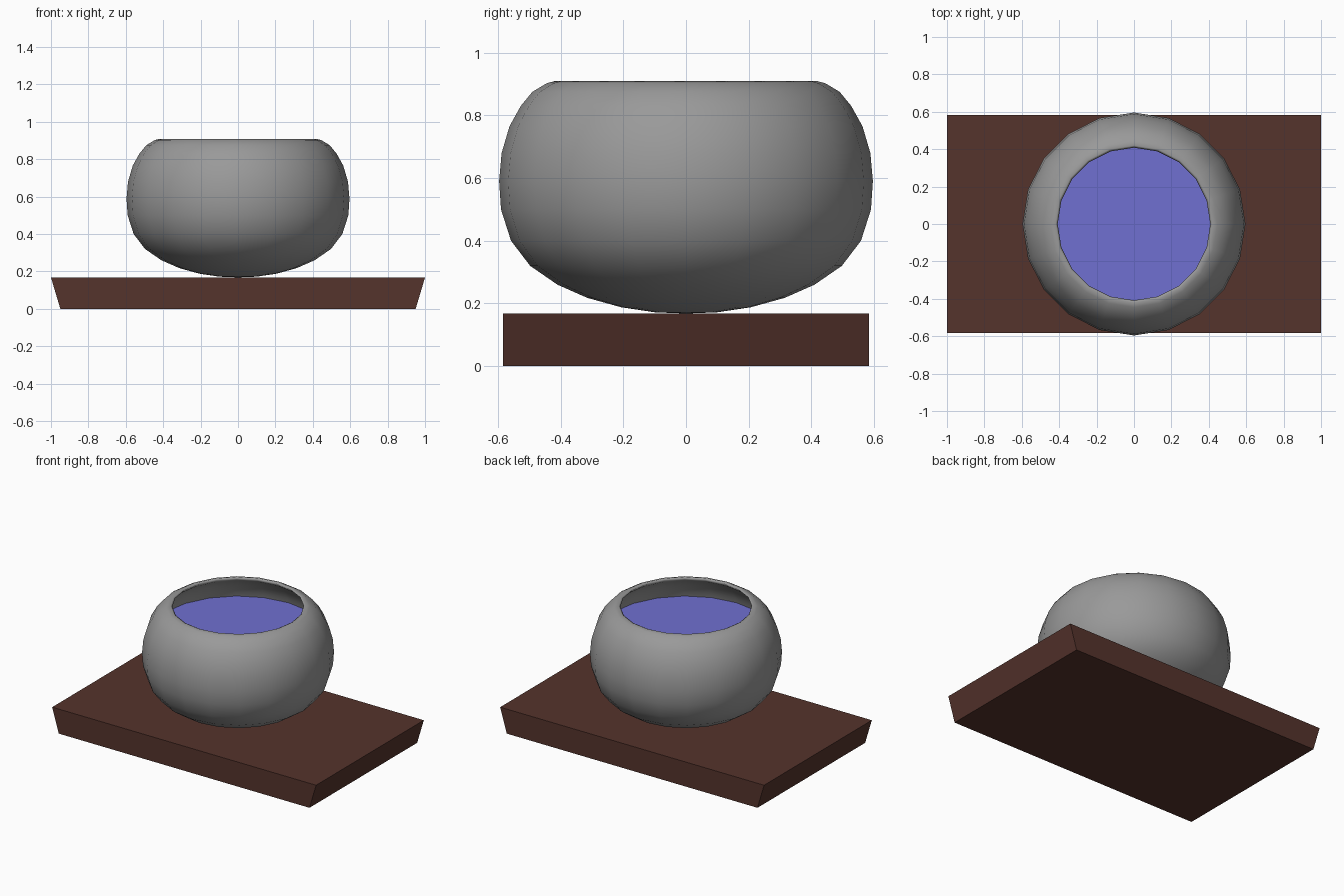
import bpy, bmesh, math

if "Cube" in bpy.data.objects:
    bpy.data.objects.remove(bpy.data.objects["Cube"])

SIDES = 20


def material(name, rgb):
    m = bpy.data.materials.new(name)
    m.diffuse_color = (*rgb, 1.0)
    m.use_nodes = True
    m.node_tree.nodes["Principled BSDF"].inputs["Base Color"].default_value = m.diffuse_color
    return m


def finish(bm, name, mat):
    bmesh.ops.recalc_face_normals(bm, faces=bm.faces)
    me = bpy.data.meshes.new(name)
    bm.to_mesh(me)
    bm.free()
    me.materials.append(mat)
    ob = bpy.data.objects.new(name, me)
    bpy.context.collection.objects.link(ob)
    return ob


def lathe(name, profile, mat):
    """Revolve (radius, z) points; radius 0 becomes a pole."""
    bm = bmesh.new()
    rings = []
    for r, z in profile:
        n = SIDES if r > 0 else 1
        rings.append([bm.verts.new((r * math.cos(2 * math.pi * i / SIDES),
                                    r * math.sin(2 * math.pi * i / SIDES), z))
                      for i in range(n)])
    for a, b in zip(rings, rings[1:]):
        for i in range(SIDES):
            j = (i + 1) % SIDES
            quad = [a[i % len(a)], a[j % len(a)], b[j % len(b)], b[i % len(b)]]
            bm.faces.new(list(dict.fromkeys(quad)))
    return finish(bm, name, mat)


brown = material("dark brown wood", (0.09, 0.033, 0.025))
grey = material("grey bowl", (0.32, 0.32, 0.32))
blue = material("blue water", (0.16, 0.16, 0.64))

# Wooden base, ends tapering inward towards the bottom
bm = bmesh.new()
bmesh.ops.create_cube(bm, size=2)
for v in bm.verts:
    v.co.x *= 1.0 if v.co.z > 0 else 0.95
    v.co.y *= 0.583
    v.co.z = 0.168 if v.co.z > 0 else 0.0
finish(bm, "wooden_base", brown)

# Bowl: outer wall up, over the rim, and down the inner wall
outer = [(0, 0.168), (0.1, 0.172), (0.207, 0.188), (0.315, 0.218), (0.41, 0.26),
         (0.497, 0.32), (0.558, 0.40), (0.59, 0.50), (0.596, 0.59),
         (0.588, 0.68), (0.563, 0.765), (0.527, 0.83), (0.49, 0.875),
         (0.445, 0.902), (0.42, 0.909)]
inner = [(0.408, 0.903), (0.43, 0.88), (0.465, 0.855), (0.5, 0.815), (0.535, 0.755),
         (0.558, 0.68), (0.566, 0.59), (0.56, 0.505), (0.53, 0.415),
         (0.473, 0.34), (0.3, 0.245), (0, 0.195)]
bowl = lathe("bowl", outer + inner, grey)
for p in bowl.data.polygons:
    p.use_smooth = True

# Water surface
lathe("water", [(0.545, 0.72), (0, 0.72)], blue)
